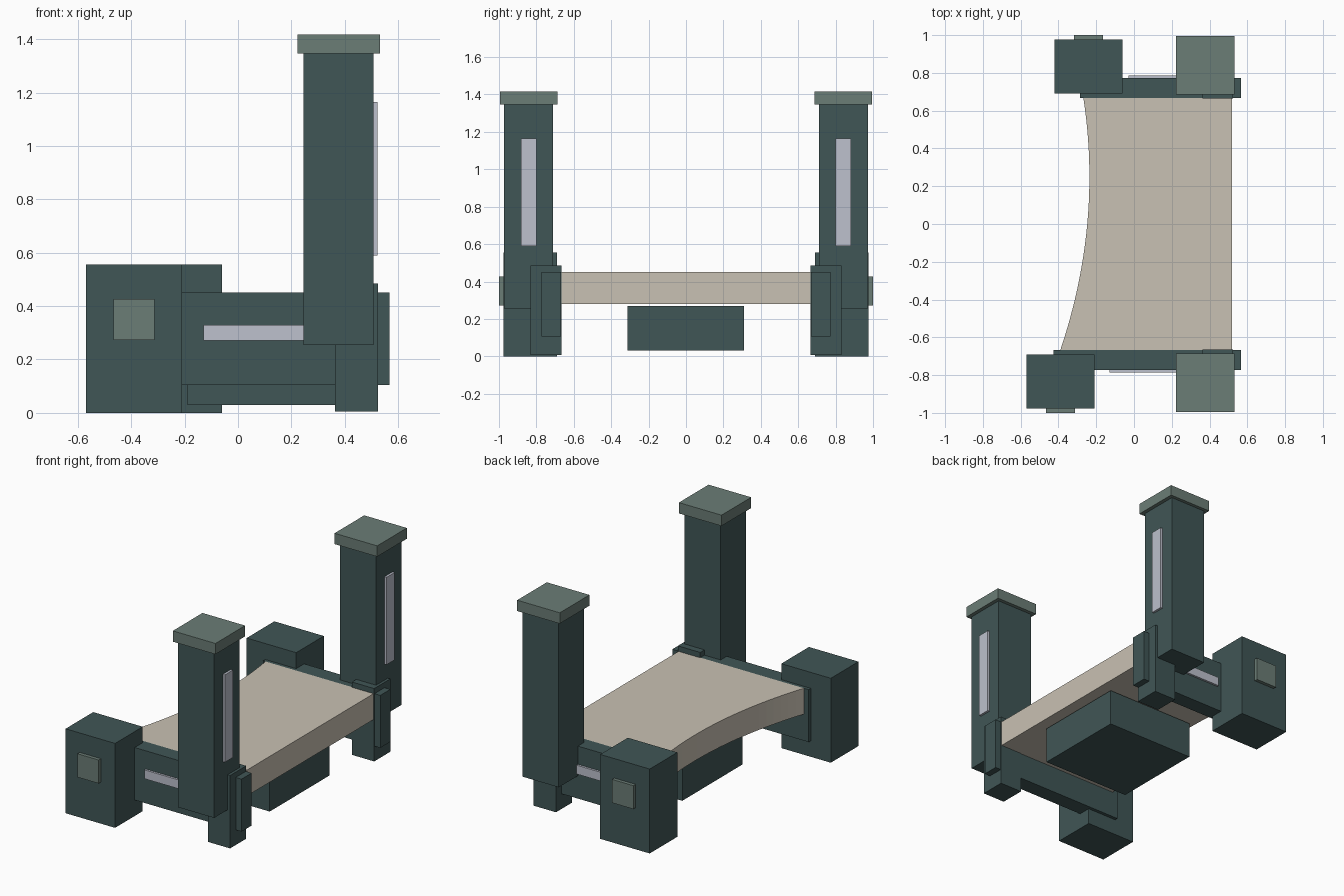
import bpy, bmesh

if "Cube" in bpy.data.objects:
    bpy.data.objects.remove(bpy.data.objects["Cube"])


def material(name, rgb):
    m = bpy.data.materials.new(name)
    m.diffuse_color = (*rgb, 1)
    m.use_nodes = True
    m.node_tree.nodes["Principled BSDF"].inputs["Base Color"].default_value = m.diffuse_color
    return m


DARK = material("dark teal", (0.051, 0.093, 0.093))
GREY = material("grey green", (0.147, 0.205, 0.181))
LIGHT = material("pale lilac", (0.51, 0.533, 0.61))
BEIGE = material("beige", (0.584, 0.533, 0.451))


def finish(name, bm, mat):
    bmesh.ops.recalc_face_normals(bm, faces=bm.faces[:])
    me = bpy.data.meshes.new(name)
    bm.to_mesh(me)
    bm.free()
    me.materials.append(mat)
    ob = bpy.data.objects.new(name, me)
    bpy.context.collection.objects.link(ob)


def box(name, x, y, z, mat):
    """Box from (min, max) ranges along each axis."""
    bm = bmesh.new()
    bmesh.ops.create_cube(bm, size=1)
    for v in bm.verts:
        v.co = [r[0] if c < 0 else r[1] for c, r in zip(v.co, (x, y, z))]
    finish(name, bm, mat)


# Both sides: s mirrors y; the back side's left parts are set further right
for side, s, block_x, rail_x, strip_x in (("front", -1, -0.57, -0.425, -0.13),
                                          ("back", 1, -0.42, -0.285, -0.03)):
    def part(name, x, y, z, mat):
        box(f"{side}_{name}", x, sorted((s * y[0], s * y[1])), z, mat)

    # Low block with outer badge
    part("block", (block_x, block_x + 0.36), (0.69, 0.977), (0, 0.555), DARK)
    part("badge", (block_x + 0.103, block_x + 0.257), (0.97, 1.0), (0.273, 0.427), GREY)
    # Side rail with light strip
    part("rail", (rail_x, 0.567), (0.668, 0.773), (0.105, 0.45), DARK)
    part("rail_strip", (strip_x, 0.4), (0.765, 0.787), (0.272, 0.33), LIGHT)
    # Tower with cap, light strip and foot
    part("tower", (0.245, 0.507), (0.71, 0.972), (0.255, 1.346), DARK)
    part("tower_cap", (0.222, 0.532), (0.686, 0.994), (1.346, 1.417), GREY)
    part("tower_strip", (0.5, 0.522), (0.798, 0.881), (0.59, 1.165), LIGHT)
    part("foot", (0.363, 0.525), (0.665, 0.832), (0.006, 0.485), DARK)

# Box under the deck
box("under_box", (-0.19, 0.45), (-0.313, 0.31), (0.03, 0.27), DARK)

# Deck slab with one curved edge
N = 24
ys = [-0.668 + 1.336 * i / N for i in range(N + 1)]
outline = [(-0.236 - 0.183 * (y - 0.25) ** 2, y) for y in ys]
outline += [(0.52, ys[-1]), (0.52, ys[0])]
bm = bmesh.new()
face = bm.faces.new([bm.verts.new((x, y, 0.28)) for x, y in outline])
ext = bmesh.ops.extrude_face_region(bm, geom=[face], use_keep_orig=True)
for g in ext["geom"]:
    if isinstance(g, bmesh.types.BMVert):
        g.co.z = 0.45
finish("deck", bm, BEIGE)
